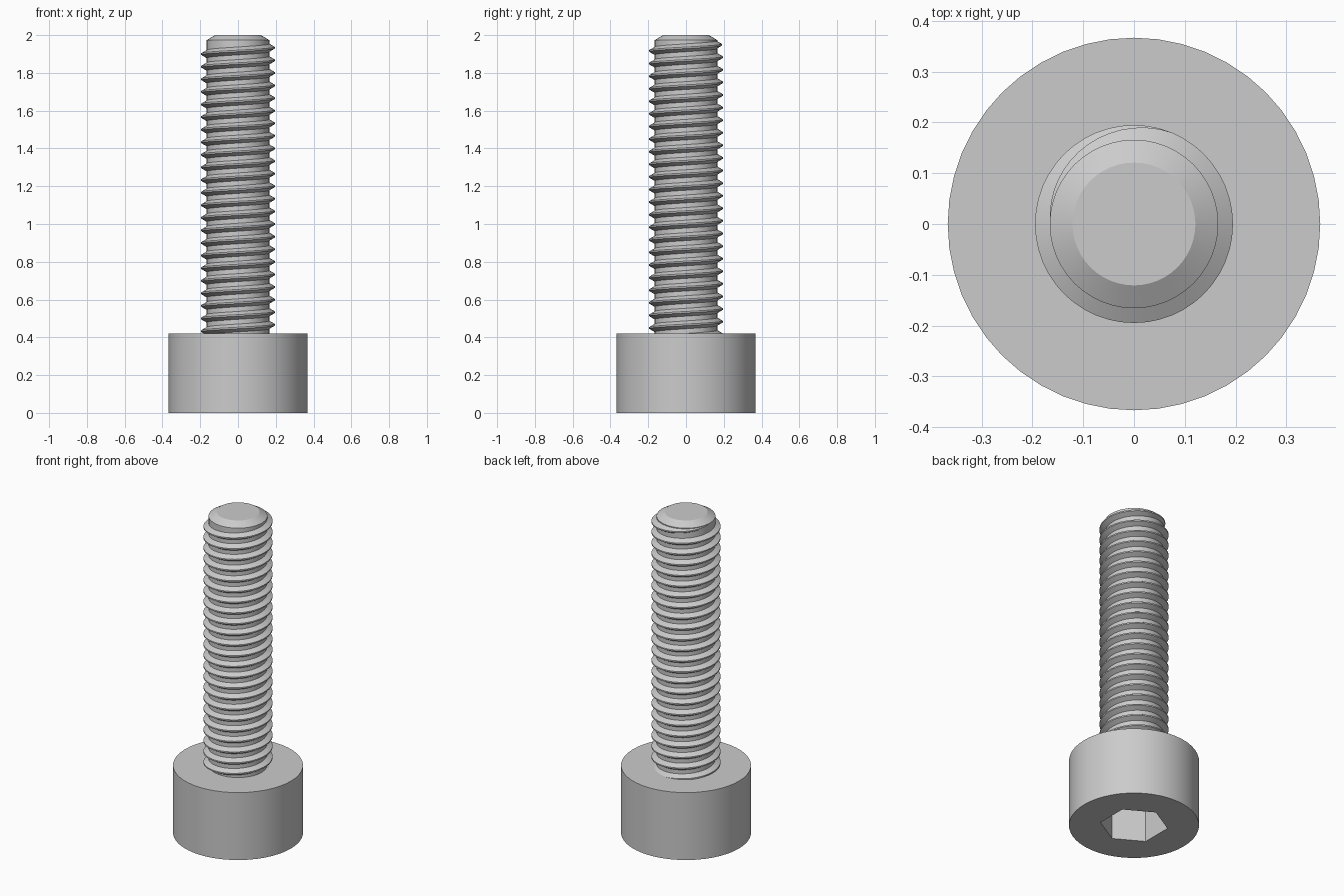
import bpy
import bmesh
from math import cos, sin, pi, radians

if "Cube" in bpy.data.objects:
    bpy.data.objects.remove(bpy.data.objects["Cube"], do_unlink=True)

SEGMENTS = 48
HEAD_RADIUS, HEAD_HEIGHT = 0.367, 0.42
SOCKET_RADIUS, SOCKET_DEPTH = 0.192, 0.22
ROOT_RADIUS, CREST_RADIUS = 0.166, 0.195
PITCH = 1 / 15
TURNS = 24
CREST_START = 1.933 - 23 * PITCH   # crest height where the thread begins

steel = bpy.data.materials.new("steel grey")
steel.use_nodes = True
colour = (0.6, 0.6, 0.6, 1)
steel.diffuse_color = colour
steel.node_tree.nodes["Principled BSDF"].inputs["Base Color"].default_value = colour


def circle(radius, z):
    return [(radius * cos(2 * pi * i / SEGMENTS), radius * sin(2 * pi * i / SEGMENTS), z)
            for i in range(SEGMENTS)]


def hexagon(radius, z):
    """Hexagon with corners on the y axis, sampled to match the circles."""
    points = []
    for i in range(SEGMENTS):
        a = 2 * pi * i / SEGMENTS
        from_flat = (a + pi / 6) % (pi / 3) - pi / 6
        r = radius * cos(pi / 6) / cos(from_flat)
        points.append((r * cos(a), r * sin(a), z))
    return points


def loft(name, rings, closed=True, caps=True):
    """Skin a list of equal rings into one mesh object."""
    bm = bmesh.new()
    rows = [[bm.verts.new(p) for p in ring] for ring in rings]
    count = len(rings[0])
    for low, high in zip(rows, rows[1:]):
        for i in range(count if closed else count - 1):
            j = (i + 1) % count
            bm.faces.new((low[i], low[j], high[j], high[i]))
    if caps:
        bm.faces.new(rows[0][::-1])
        bm.faces.new(rows[-1])
    bmesh.ops.recalc_face_normals(bm, faces=bm.faces)
    mesh = bpy.data.meshes.new(name)
    bm.to_mesh(mesh)
    bm.free()
    mesh.materials.append(steel)
    obj = bpy.data.objects.new(name, mesh)
    bpy.context.collection.objects.link(obj)
    bpy.ops.object.select_all(action="DESELECT")
    obj.select_set(True)
    bpy.context.view_layer.objects.active = obj
    bpy.ops.object.shade_smooth_by_angle(angle=radians(25))
    return obj


# Cylindrical head with a hexagonal socket sunk into its underside
loft("head", [
    hexagon(SOCKET_RADIUS, SOCKET_DEPTH),
    hexagon(SOCKET_RADIUS, 0),
    circle(HEAD_RADIUS, 0),
    circle(HEAD_RADIUS, HEAD_HEIGHT),
])

# Shaft core with a chamfered tip
loft("shaft_core", [
    circle(ROOT_RADIUS, HEAD_HEIGHT - 0.02),
    circle(ROOT_RADIUS, 1.973),
    circle(0.121, 2),
])

# Right-handed thread ridge that fades into the core at the tip
BASE_HALF, CREST_HALF = 0.0215, 0.004
FADE_START, FADE_END = 23 + 70 / 360, 23.5
sections = []
for step in range(int(FADE_END * SEGMENTS) + 1):
    turn = step / SEGMENTS
    a = 2 * pi * turn
    z = CREST_START + PITCH * turn
    fade = min(1, max(0, (FADE_END - turn) / (FADE_END - FADE_START)))
    inner = ROOT_RADIUS - 0.001
    crest = inner + (CREST_RADIUS - inner) * fade
    base = CREST_HALF + (BASE_HALF - CREST_HALF) * fade
    profile = [(inner, -base), (crest, -CREST_HALF), (crest, CREST_HALF), (inner, base)]
    sections.append([(r * cos(a), r * sin(a), z + dz) for r, dz in profile])
loft("thread", sections)
